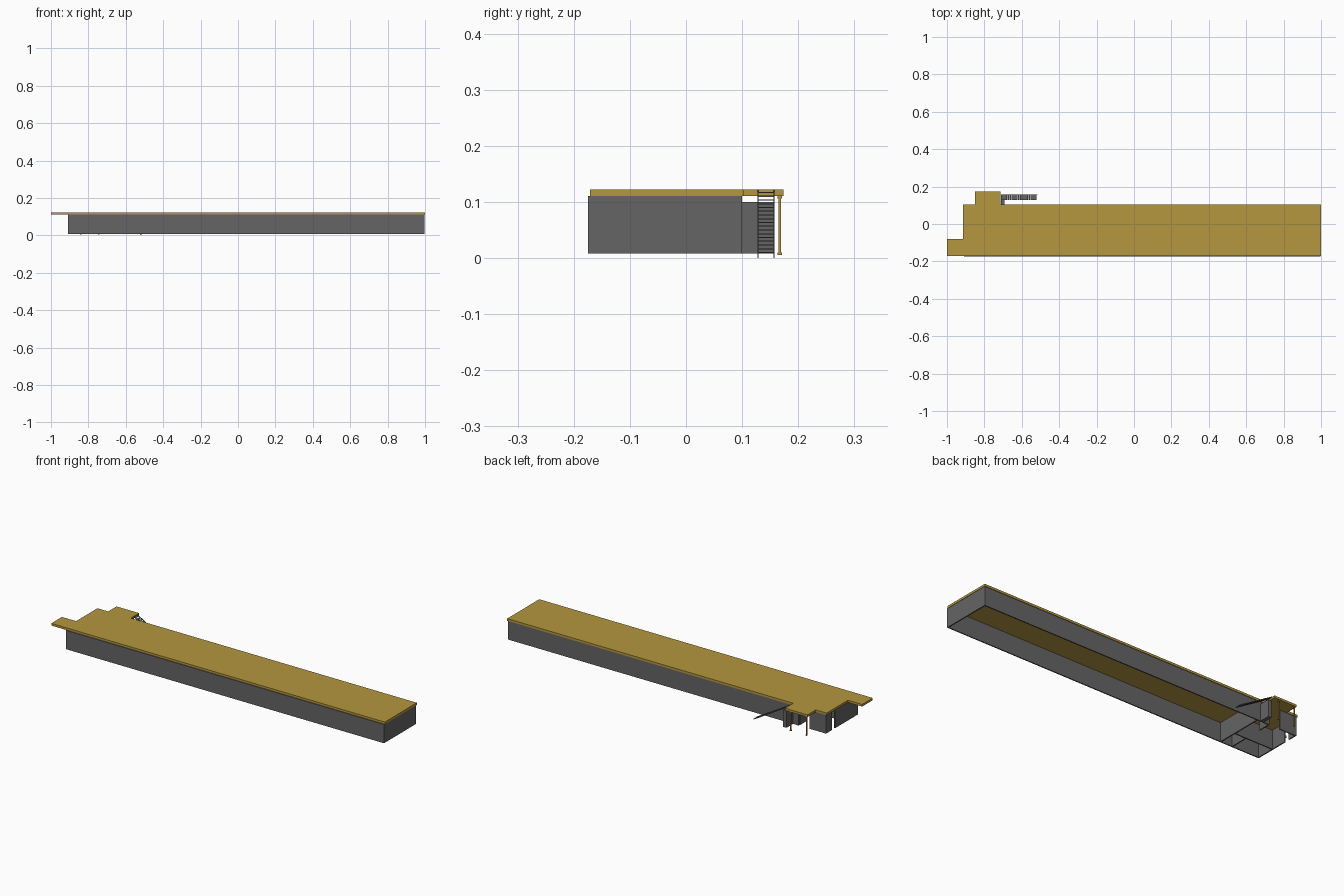
import bpy, bmesh
from mathutils import Vector

if "Cube" in bpy.data.objects:
    bpy.data.objects.remove(bpy.data.objects["Cube"])


def material(name, color):
    m = bpy.data.materials.new(name)
    m.diffuse_color = color
    m.use_nodes = True
    m.node_tree.nodes["Principled BSDF"].inputs["Base Color"].default_value = m.diffuse_color
    return m


GOLD = material("ochre", (0.46, 0.31, 0.05, 1))
GREY = material("dark_grey", (0.13, 0.13, 0.13, 1))


def prism(name, outline, offset, mat):
    """Extrude a closed 3D outline along an offset vector."""
    bm = bmesh.new()
    face = bm.faces.new([bm.verts.new(p) for p in outline])
    ext = bmesh.ops.extrude_face_region(bm, geom=[face])
    moved = [v for v in ext["geom"] if isinstance(v, bmesh.types.BMVert)]
    bmesh.ops.translate(bm, verts=moved, vec=Vector(offset))
    bmesh.ops.recalc_face_normals(bm, faces=bm.faces)
    mesh = bpy.data.meshes.new(name)
    bm.to_mesh(mesh)
    bm.free()
    ob = bpy.data.objects.new(name, mesh)
    ob.data.materials.append(mat)
    bpy.context.collection.objects.link(ob)
    return ob


def box(name, x0, x1, y0, y1, z0, z1, mat=GREY):
    return prism(name, [(x0, y0, z0), (x1, y0, z0), (x1, y1, z0), (x0, y1, z0)],
                 (0, 0, z1 - z0), mat)


# Flat roof slab with entrance canopy and side canopy
roof = [(-1, -0.171), (1, -0.171), (1, 0.103), (-0.715, 0.103), (-0.715, 0.174),
        (-0.85, 0.174), (-0.85, 0.103), (-0.915, 0.103), (-0.915, -0.08), (-1, -0.08)]
prism("roof", [(x, y, 0.11) for x, y in roof], (0, 0, 0.012), GOLD)

# Outer walls, with door openings in the back and left sides
B, T, W = 0.008, 0.11, 0.006
box("front_wall", -0.91, 0.998, -0.175, -0.175 + W, B, T)
box("right_wall", 0.992, 0.998, -0.169, 0.094, B, T)
box("back_wall_long", -0.745, 0.998, 0.094, 0.1, B, T)
box("back_wall_corner", -0.91, -0.81, 0.094, 0.1, B, T)
box("left_wall_long", -0.91, -0.904, -0.169, 0.022, B, T)
box("left_wall_corner", -0.91, -0.904, 0.05, 0.094, B, T)

# Interior partitions around the entrance end
box("hall_partition", -0.678, -0.672, -0.169, 0.094, B, T)
box("long_partition", -0.904, -0.678, -0.073, -0.067, B, T)
box("room_partition", -0.748, -0.742, -0.169, -0.073, B, T)
box("lobby_partition", -0.748, -0.742, 0.03, 0.094, B, T)

# Landing wall beside the stairs
box("landing_wall", -0.712, -0.692, 0.1, 0.156, B, 0.1)

# Canopy posts with feet and caps
for i, x in enumerate((-0.84, -0.745)):
    for part, r, z0, z1 in (("foot", 0.004, 0.005, 0.01), ("shaft", 0.0025, 0.01, 0.106),
                            ("cap", 0.004, 0.106, 0.11)):
        box(f"post_{part}_{i + 1}", x - r, x + r, 0.167 - r, 0.167 + r, z0, z1, GOLD)

# Open stairs: two sloping stringers and thin treads
X0, X1, H = -0.515, -0.712, 0.117
for side, y in (("inner", 0.127), ("outer", 0.1555)):
    prism(f"stair_stringer_{side}",
          [(X0, y, 0), (X0, y, 0.005), (X1, y, H + 0.005), (X1, y, H)],
          (0, 0.0025, 0), GREY)
STEPS = 17
for i in range(STEPS):
    t = (i + 1) / (STEPS + 0.5)
    x, z = X0 + (X1 - X0) * t, H * t + 0.002
    box(f"stair_tread_{i + 1}", x - 0.005, x + 0.005, 0.1295, 0.1555, z, z + 0.002)
